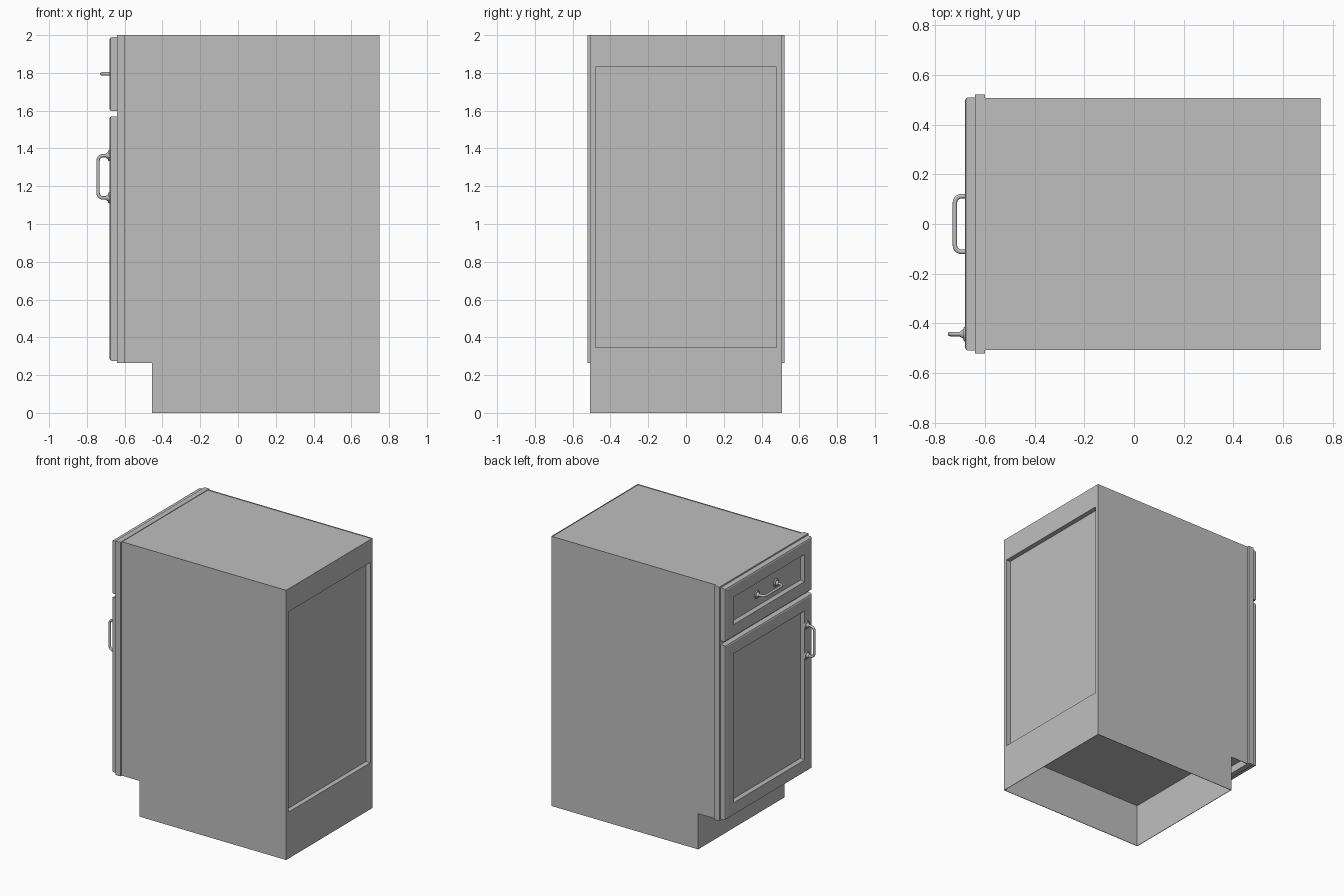
import bpy, bmesh, math
from mathutils import Vector, Matrix

cube = bpy.data.objects.get("Cube")
if cube:
    bpy.data.objects.remove(cube)

grey = bpy.data.materials.new("plain_grey")
grey.use_nodes = True
grey.diffuse_color = (0.52, 0.52, 0.52, 1)
grey.node_tree.nodes["Principled BSDF"].inputs["Base Color"].default_value = grey.diffuse_color


def finish(name, bm):
    bmesh.ops.recalc_face_normals(bm, faces=bm.faces)
    mesh = bpy.data.meshes.new(name)
    bm.to_mesh(mesh)
    bm.free()
    mesh.materials.append(grey)
    obj = bpy.data.objects.new(name, mesh)
    bpy.context.collection.objects.link(obj)
    return obj


def loft(name, rings, closed=False):
    """Join rectangles (x, half width, bottom, top) along x; cap or loop the ends."""
    bm = bmesh.new()
    loops = [[bm.verts.new((x, y, z)) for y, z in ((-w, lo), (w, lo), (w, hi), (-w, hi))]
             for x, w, lo, hi in rings]
    pairs = list(zip(loops, loops[1:]))
    if closed:
        pairs.append((loops[-1], loops[0]))
    else:
        bm.faces.new(loops[0])
        bm.faces.new(loops[-1])
    for a, b in pairs:
        for i in range(4):
            j = (i + 1) % 4
            bm.faces.new((a[i], a[j], b[j], b[i]))
    return finish(name, bm)


BACK, FRONT, KICK = 0.75, -0.6, -0.455
HALF, SKIN = 0.507, 0.004
FLOOR, RAIL = 0.32, 0.265
opening = (0.48, 0.345, 1.83)

# Carcass with a sunken back panel
core = (HALF - SKIN, FLOOR, 1.996)
loft("carcass", [(FRONT, *core), (BACK - SKIN, *core),
                 (BACK - SKIN, *opening), (BACK - 0.035, *opening)])
outer = (HALF - SKIN, 0, 2)
loft("back_frame", [(BACK - SKIN, *opening), (BACK, *opening),
                    (BACK, *outer), (BACK - SKIN, *outer)], closed=True)

# Side panels notched for the toe space
profile = [(FRONT, RAIL), (KICK, RAIL), (KICK, 0), (BACK, 0), (BACK, 2), (FRONT, 2)]
for side, name in ((1, "side_panel_a"), (-1, "side_panel_b")):
    bm = bmesh.new()
    face = bm.faces.new([bm.verts.new((x, side * HALF, z)) for x, z in profile])
    wall = bmesh.ops.extrude_face_region(bm, geom=[face])
    bmesh.ops.translate(bm, vec=(0, -side * SKIN, 0),
                        verts=[v for v in wall["geom"] if isinstance(v, bmesh.types.BMVert)])
    finish(name, bm)

board = (HALF - SKIN, 0, FLOOR)
loft("toe_kick", [(KICK, *board), (KICK + SKIN, *board)])
frame = (0.522, RAIL, 2)
loft("face_frame", [(-0.64, *frame), (FRONT, *frame)])


# Door and drawer front: softened rim, sloped step to a sunken panel
def panel(name, half, lo, hi):
    steps = [(0, -0.64), (0, -0.668), (0.004, -0.676), (0.012, -0.68),
             (0.095, -0.68), (0.11, -0.66)]
    loft(name, [(x, half - d, lo + d, hi - d) for d, x in steps])


panel("door", 0.51, 0.275, 1.57)
panel("drawer_front", 0.51, 1.597, 1.99)


# Pull handles: bent bar with two flared feet
def handle(name, centre, along):
    centre, along, out = Vector(centre), Vector(along), Vector((-1, 0, 0))
    reach, span, bend, radius = 0.061, 0.112, 0.026, 0.009
    half = [(span, 0)]
    for i in range(6):
        a = math.radians(18 * i)
        half.append((span - bend + bend * math.cos(a), reach - bend + bend * math.sin(a)))
    path = half + [(-s, h) for s, h in reversed(half)]
    bm = bmesh.new()
    cross = along.cross(out)
    loops = []
    for i, (s, h) in enumerate(path):
        a, b = path[max(i - 1, 0)], path[min(i + 1, len(path) - 1)]
        tangent = (along * (b[0] - a[0]) + out * (b[1] - a[1])).normalized()
        normal = tangent.cross(cross)
        spot = centre + along * s + out * h
        loops.append([bm.verts.new(spot + radius * (normal * math.cos(t) + cross * math.sin(t)))
                      for t in (math.tau * k / 12 for k in range(12))])
    for a, b in zip(loops, loops[1:]):
        for k in range(12):
            n = (k + 1) % 12
            bm.faces.new((a[k], a[n], b[n], b[k]))
    turn = Matrix.Rotation(-math.pi / 2, 4, "Y")
    for end in (span, -span):
        for wide, thin, start, tall in ((0.03, 0.026, 0, 0.007), (0.019, 0.01, 0.007, 0.014)):
            place = Matrix.Translation(centre + along * end + out * (start + tall / 2))
            bmesh.ops.create_cone(bm, cap_ends=True, segments=16, radius1=wide,
                                  radius2=thin, depth=tall, matrix=place @ turn)
    obj = finish(name, bm)
    bpy.ops.object.select_all(action="DESELECT")
    bpy.context.view_layer.objects.active = obj
    obj.select_set(True)
    bpy.ops.object.shade_smooth_by_angle(angle=math.radians(40))


handle("door_handle", (-0.68, -0.443, 1.25), (0, 0, 1))
handle("drawer_handle", (-0.66, 0, 1.795), (0, 1, 0))
